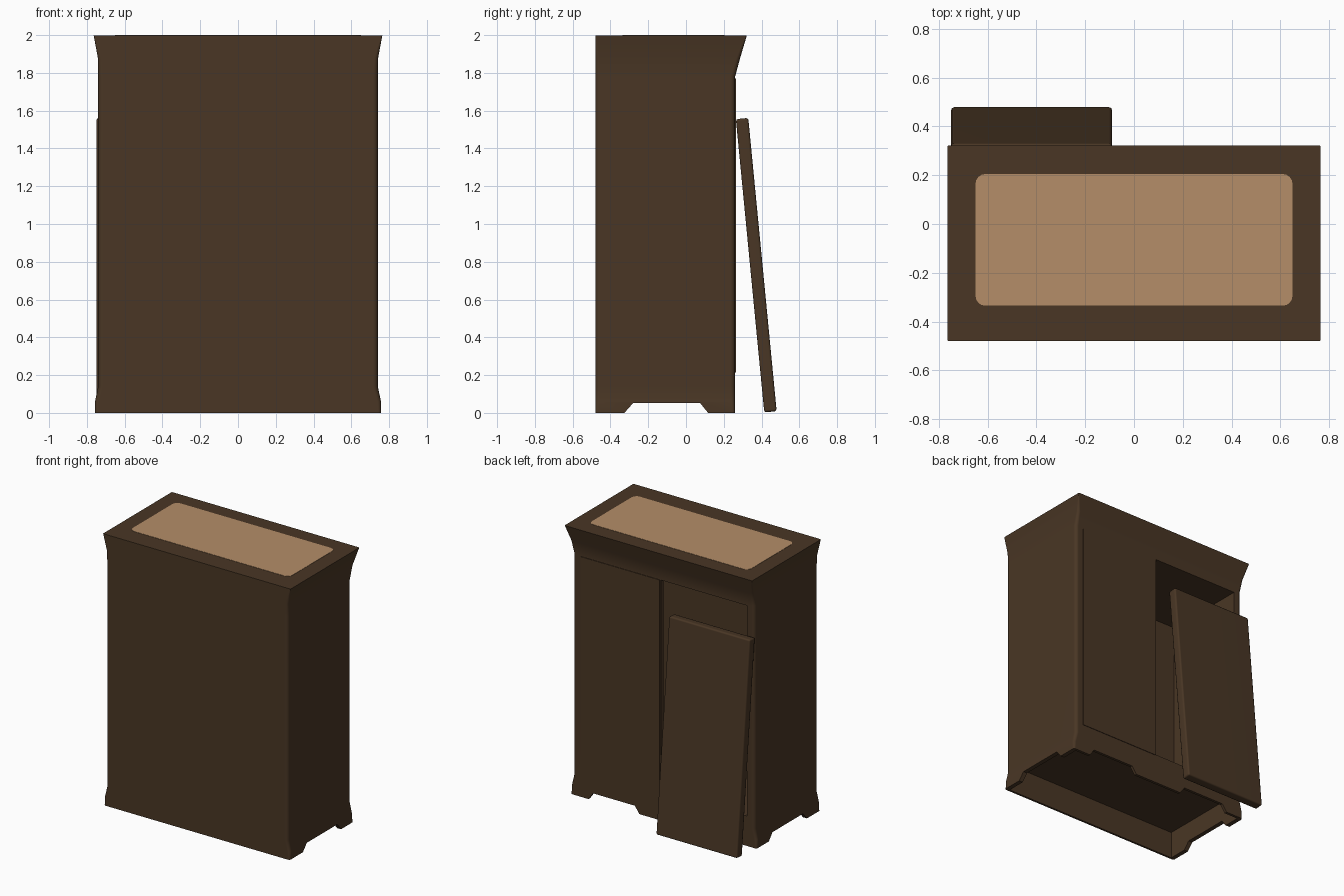
import bpy, bmesh, math
from mathutils import Matrix

if "Cube" in bpy.data.objects:
    bpy.data.objects.remove(bpy.data.objects["Cube"])


def material(name, rgb):
    m = bpy.data.materials.new(name)
    m.diffuse_color = (*rgb, 1)
    m.use_nodes = True
    m.node_tree.nodes["Principled BSDF"].inputs["Base Color"].default_value = m.diffuse_color
    return m


WOOD = material("dark_wood", (0.067, 0.037, 0.018))
TAN = material("pale_wood", (0.46, 0.27, 0.14))


def ring(hx, y0, y1, z, r, n=4):
    """Rounded rectangle outline at height z."""
    pts = []
    for cx, cy, a0 in ((hx - r, y1 - r, 0), (-hx + r, y1 - r, 90),
                       (-hx + r, y0 + r, 180), (hx - r, y0 + r, 270)):
        for i in range(n + 1):
            a = math.radians(a0 + 90 * i / n)
            pts.append((cx + r * math.cos(a), cy + r * math.sin(a), z))
    return pts


def loft(name, rings, mat):
    """Closed skin through a stack of outlines."""
    bm = bmesh.new()
    loops = [[bm.verts.new(p) for p in r] for r in rings]
    for a, b in zip(loops, loops[1:]):
        for i in range(len(a)):
            j = (i + 1) % len(a)
            bm.faces.new((a[i], a[j], b[j], b[i]))
    bm.faces.new(loops[0][::-1])
    bm.faces.new(loops[-1])
    bmesh.ops.recalc_face_normals(bm, faces=bm.faces)
    me = bpy.data.meshes.new(name)
    bm.to_mesh(me)
    bm.free()
    me.materials.append(mat)
    ob = bpy.data.objects.new(name, me)
    bpy.context.collection.objects.link(ob)
    return ob


def box(name, x0, x1, y0, y1, z0, z1, mat=WOOD):
    return loft(name, [[(x0, y0, z), (x1, y0, z), (x1, y1, z), (x0, y1, z)]
                       for z in (z0, z1)], mat)


def select(ob):
    bpy.ops.object.select_all(action='DESELECT')
    ob.select_set(True)
    bpy.context.view_layer.objects.active = ob


def cut(ob, cutter):
    cutter.hide_render = True
    mod = ob.modifiers.new("cut", 'BOOLEAN')
    mod.operation = 'DIFFERENCE'
    mod.solver = 'EXACT'
    mod.object = cutter
    select(ob)
    bpy.ops.object.modifier_apply(modifier=mod.name)
    bpy.data.objects.remove(cutter)


def smooth(ob, degrees=40):
    select(ob)
    bpy.ops.object.shade_smooth_by_angle(angle=math.radians(degrees))
    ob.modifiers.new("even_shading", 'WEIGHTED_NORMAL').keep_sharp = True


# Cabinet body: flared plinth, straight sides, cornice spreading at the top
cabinet = loft("cabinet_body", [
    ring(0.757, -0.48, 0.26, 0.0, 0.015),
    ring(0.757, -0.48, 0.26, 0.06, 0.02),
    ring(0.74, -0.48, 0.26, 0.14, 0.025),
    ring(0.74, -0.48, 0.26, 1.78, 0.025),
    ring(0.742, -0.48, 0.287, 1.88, 0.02),
    ring(0.764, -0.48, 0.322, 1.998, 0.004)], WOOD)

# Hollow inside, open doorway and recess beneath the floor
cut(cabinet, box("cavity", -0.68, 0.68, -0.38, 0.235, 0.22, 1.77))
cut(cabinet, box("doorway", -0.68, 0.02, 0.1, 0.4, 0.22, 1.77))
cut(cabinet, box("recess", -0.725, 0.725, -0.465, 0.24, -0.1, 0.2))

# Tapered cutouts that leave feet: across both sides, and two on the door side
a, b, h = (-0.335, 0.125), (-0.28, 0.075), 0.052
cut(cabinet, loft("side_cutout", [
    [(-1, y[0], z), (1, y[0], z), (1, y[1], z), (-1, y[1], z)]
    for y, z in ((a, -0.01), (b, h))], WOOD))
for s in (-1, 1):
    cut(cabinet, loft("door_side_cutout", [
        [(s * x[0], 0.2, z), (s * x[1], 0.2, z), (s * x[1], 0.4, z), (s * x[0], 0.4, z)]
        for x, z in (((0.19, 0.62), -0.01), ((0.235, 0.575), h))], WOOD))
smooth(cabinet)

# Pale panel on top
loft("top_panel", [ring(0.65, -0.335, 0.205, z, 0.04) for z in (1.993, 2.0)], TAN)

# Closed door, standing slightly proud
box("closed_door", 0.03, 0.675, 0.257, 0.264, 0.215, 1.77)

# Detached door leaning against the cabinet
door = box("leaning_door", -0.33, 0.33, -0.033, 0.033, -0.78, 0.78)
bev = door.modifiers.new("soft_edges", 'BEVEL')
bev.width, bev.segments = 0.012, 2
select(door)
bpy.ops.object.modifier_apply(modifier=bev.name)
door.data.transform(Matrix.Translation((-0.42, 0.372, 0.782))
                    @ Matrix.Rotation(math.atan2(0.15, 1.55), 4, 'X'))
smooth(door, 50)
